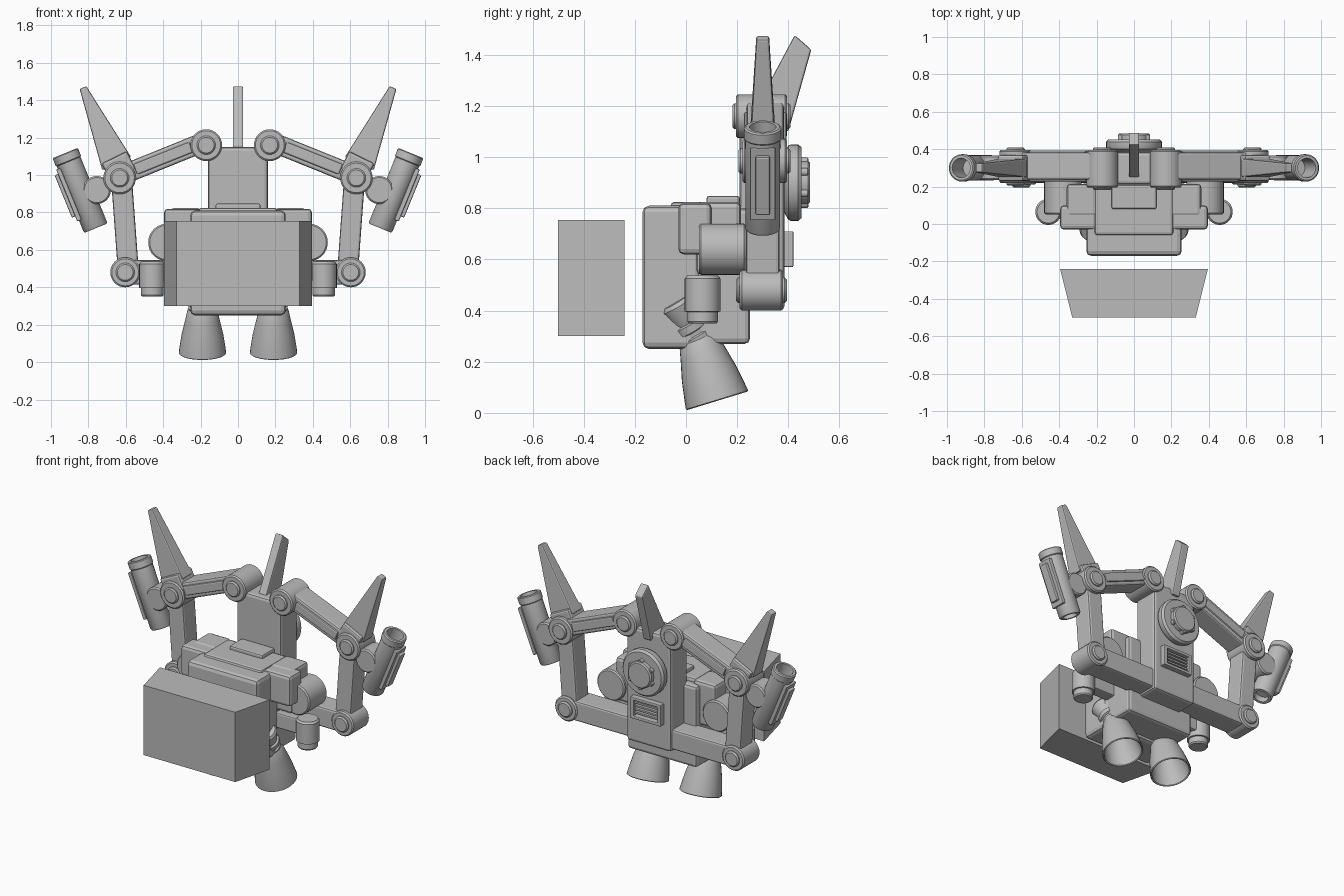
import bpy, bmesh, math
from mathutils import Vector, Matrix

if "Cube" in bpy.data.objects:
    bpy.data.objects.remove(bpy.data.objects["Cube"], do_unlink=True)

grey = bpy.data.materials.new("light_grey")
grey.use_nodes = True
grey.diffuse_color = (0.5, 0.5, 0.5, 1)
grey.node_tree.nodes["Principled BSDF"].inputs["Base Color"].default_value = (0.5, 0.5, 0.5, 1)


def finish(name, bm, bevel=0.0, mirror=False, smooth=False):
    bmesh.ops.recalc_face_normals(bm, faces=bm.faces)
    mesh = bpy.data.meshes.new(name)
    bm.to_mesh(mesh)
    bm.free()
    mesh.materials.append(grey)
    obj = bpy.data.objects.new(name, mesh)
    bpy.context.collection.objects.link(obj)
    if bevel:
        mod = obj.modifiers.new("bevel", "BEVEL")
        mod.width, mod.segments = bevel, 2
        mod.limit_method = "ANGLE"
    if mirror:
        obj.modifiers.new("mirror", "MIRROR").use_mirror_merge = False
    if smooth:
        bpy.ops.object.select_all(action="DESELECT")
        obj.select_set(True)
        bpy.context.view_layer.objects.active = obj
        bpy.ops.object.shade_smooth_by_angle(angle=math.radians(35))
    return obj


def box(name, x, y, z, bevel=0.015, mirror=False):
    """Box from (low, high) ranges."""
    bm = bmesh.new()
    lo, hi = zip(x, y, z)
    size = Vector(hi) - Vector(lo)
    mid = (Vector(hi) + Vector(lo)) / 2
    bmesh.ops.create_cube(bm, size=1, matrix=Matrix.Translation(mid) @ Matrix.Diagonal(size.to_4d()))
    return finish(name, bm, bevel, mirror)


def bar(name, p, q, thick, depth, bevel=0.012, tip=1.0, tip_depth=1.0, mirror=True):
    """Beam in the x-z plane from p to q, tapering towards q."""
    p, q = Vector(p), Vector(q)
    along = (q - p).normalized()
    side = along.cross(Vector((0, 1, 0)))
    bm = bmesh.new()
    rings = []
    for end, a, b in ((p, 1, 1), (q, tip, tip_depth)):
        rings.append([bm.verts.new(end + side * i * thick / 2 * a + Vector((0, j * depth / 2 * b, 0)))
                      for i, j in ((-1, -1), (1, -1), (1, 1), (-1, 1))])
    bm.faces.new(rings[0])
    bm.faces.new(rings[1])
    for i in range(4):
        k = (i + 1) % 4
        bm.faces.new((rings[0][i], rings[0][k], rings[1][k], rings[1][i]))
    return finish(name, bm, bevel, mirror)


def lathe(name, p, q, profile, mirror=True, sides=32):
    """Turned part: profile of (distance from p, radius) along p to q, ends capped."""
    p = Vector(p)
    rot = (Vector(q) - p).to_track_quat("Z", "Y")
    bm = bmesh.new()
    rings = []
    for t, r in profile:
        rings.append([bm.verts.new(p + rot @ Vector((r * math.cos(a), r * math.sin(a), t)))
                      for a in (2 * math.pi * i / sides for i in range(sides))])
    for a, b in zip(rings, rings[1:]):
        for i in range(sides):
            k = (i + 1) % sides
            bm.faces.new((a[i], a[k], b[k], b[i]))
    bm.faces.new(rings[0])
    bm.faces.new(rings[-1])
    return finish(name, bm, 0, mirror, True)


def disc(name, x, z, r, y0, y1, mirror=True, c=0.008):
    """Cylinder along y with softened rims."""
    d = y1 - y0
    return lathe(name, (x, y0, z), (x, y1, z), [(0, r - c), (c, r), (d - c, r), (d, r - c)], mirror)


def prism(name, points, place, low, high, bevel=0.0):
    """Extruded outline; place(u, v, w) maps it to space."""
    bm = bmesh.new()
    ends = [[bm.verts.new(place(u, v, w)) for u, v in points] for w in (low, high)]
    for ring in ends:
        bm.faces.new(ring)
    for i in range(len(points)):
        k = (i + 1) % len(points)
        bm.faces.new((ends[0][i], ends[0][k], ends[1][k], ends[1][i]))
    return finish(name, bm, bevel)


# Front shield block
prism("front_shield", [(-0.395, -0.24), (0.395, -0.24), (0.33, -0.5), (-0.33, -0.5)],
      lambda u, v, w: (u, v, w), 0.3, 0.755)

# Torso
box("torso_front", (-0.255, 0.255), (-0.17, 0.06), (0.25, 0.81), 0.025)
box("torso_rear", (-0.25, 0.25), (0.03, 0.25), (0.27, 0.8), 0.02)
box("torso_top", (-0.21, 0.21), (-0.06, 0.2), (0.78, 0.825), 0.015)
box("torso_top_plate", (-0.12, 0.12), (0.08, 0.21), (0.81, 0.848), 0.01)
box("shoulder_block", (0.2, 0.395), (-0.03, 0.1), (0.62, 0.82), 0.02, True)
box("shoulder_rear", (0.2, 0.36), (0.04, 0.215), (0.54, 0.825), 0.02, True)
disc("side_drum", 0.38, 0.64, 0.1, 0.05, 0.235)

# Side thrusters
box("thruster_mount", (0.2, 0.43), (0.03, 0.11), (0.43, 0.53), 0.01, True)
lathe("side_thruster", (0.458, 0.065, 0.35), (0.458, 0.065, 1),
      [(0, 0.054), (0.008, 0.06), (0.045, 0.06), (0.046, 0.07), (0.175, 0.07), (0.187, 0.06)])

# Back column with centre fin
box("back_column", (-0.16, 0.16), (0.21, 0.385), (0.4, 1.15), 0.018)
prism("centre_fin", [(0.24, 1.13), (0.425, 1.477), (0.49, 1.42), (0.4, 1.1)],
      lambda u, v, w: (w, u, v), -0.028, 0.028, 0.008)

# Back wheel, hub and bolts
lathe("back_wheel", (0, 0.38, 0.9), (0, 1, 0.9),
      [(0, 0.11), (0.02, 0.145), (0.032, 0.15), (0.058, 0.15), (0.072, 0.138), (0.072, 0.105)], False)
disc("wheel_hub", 0, 0.9, 0.085, 0.44, 0.485, False)
for i in range(6):
    a = math.radians(60 * i + 30)
    disc("hub_bolt", 0.083 * math.cos(a), 0.9 + 0.083 * math.sin(a), 0.015, 0.44, 0.478, False, 0.003)

# Vent frame and slats
for s in (-1, 1):
    box("vent_side", sorted((s * 0.085, s * 0.11)), (0.37, 0.42), (0.57, 0.71), 0.005)
for z in (0.57, 0.69):
    box("vent_rail", (-0.1, 0.1), (0.37, 0.42), (z, z + 0.02), 0.005)
for i in range(4):
    z = 0.603 + i * 0.022
    box("vent_slat", (-0.09, 0.09), (0.37, 0.408), (z, z + 0.011), 0)

# Jointed arms
joints = {"upper": (0.17, 1.16, 0.085, 0.195, 0.395), "elbow": (0.633, 0.985, 0.087, 0.22, 0.395),
          "wrist": (0.603, 0.48, 0.08, 0.21, 0.38)}
for label, (x, z, r, y0, y1) in joints.items():
    disc(label + "_joint", x, z, r, y0, y1)
    disc(label + "_pin", x, z, 0.05, y0 - 0.014, y1 + 0.014)
bar("upper_arm", (0.17, 0.31, 1.182), (0.62, 0.31, 1.0), 0.105, 0.145)
bar("upper_arm_cover", (0.25, 0.31, 1.15), (0.55, 0.31, 1.03), 0.06, 0.165, 0.008)
bar("forearm", (0.622, 0.3, 0.97), (0.586, 0.3, 0.48), 0.112, 0.13)
bar("lower_link", (0.13, 0.295, 0.48), (0.59, 0.295, 0.48), 0.13, 0.15)

# Spikes and their collars
bar("spike_collar", (0.615, 0.3, 1.0), (0.662, 0.3, 1.095), 0.15, 0.14, 0.012)
bar("arm_spike", (0.648, 0.3, 1.06), (0.829, 0.3, 1.468), 0.17, 0.1, 0.008, 0.23, 0.5)

# Outer tubes, pivots and side plates
low, high = Vector((0.76, 0.3, 0.716)), Vector((0.924, 0.3, 1.118))
axis = (high - low).normalized()
length = (high - low).length
out = Vector((axis.z, 0, -axis.x))
disc("tube_pivot", 0.755, 0.92, 0.075, 0.235, 0.365)
lathe("outer_tube", low, high,
      [(0.04, 0.045), (0, 0.045), (0, 0.062), (0.01, 0.068), (length - 0.05, 0.068),
       (length - 0.045, 0.073), (length - 0.005, 0.073), (length, 0.066), (length, 0.052), (length - 0.15, 0.05)])
for label, reach, start, end, depth in (("tube_plate", 0.066, 0.07, 0.37, 0.1),
                                       ("tube_rib", 0.085, 0.1, 0.345, 0.055)):
    bar(label, low + axis * start + out * reach, low + axis * end + out * reach, 0.025, depth, 0.006)

# Tilted main nozzles with ringed necks
lathe("main_nozzle", (0.19, 0.048, 0.29), (0.19, 0.122, 0.048),
      [(0, 0.06), (0, 0.072), (0.012, 0.08), (0.07, 0.093), (0.14, 0.11), (0.22, 0.123), (0.25, 0.127),
       (0.254, 0.122), (0.25, 0.116), (0.15, 0.1), (0.05, 0.06)])
lathe("nozzle_neck", (0.195, 0.055, 0.27), (0.225, -0.045, 0.44),
      [(0, 0.066), (0.04, 0.066), (0.045, 0.056), (0.06, 0.056), (0.065, 0.068), (0.095, 0.068),
       (0.1, 0.056), (0.115, 0.06), (0.18, 0.07), (0.195, 0.06)])
